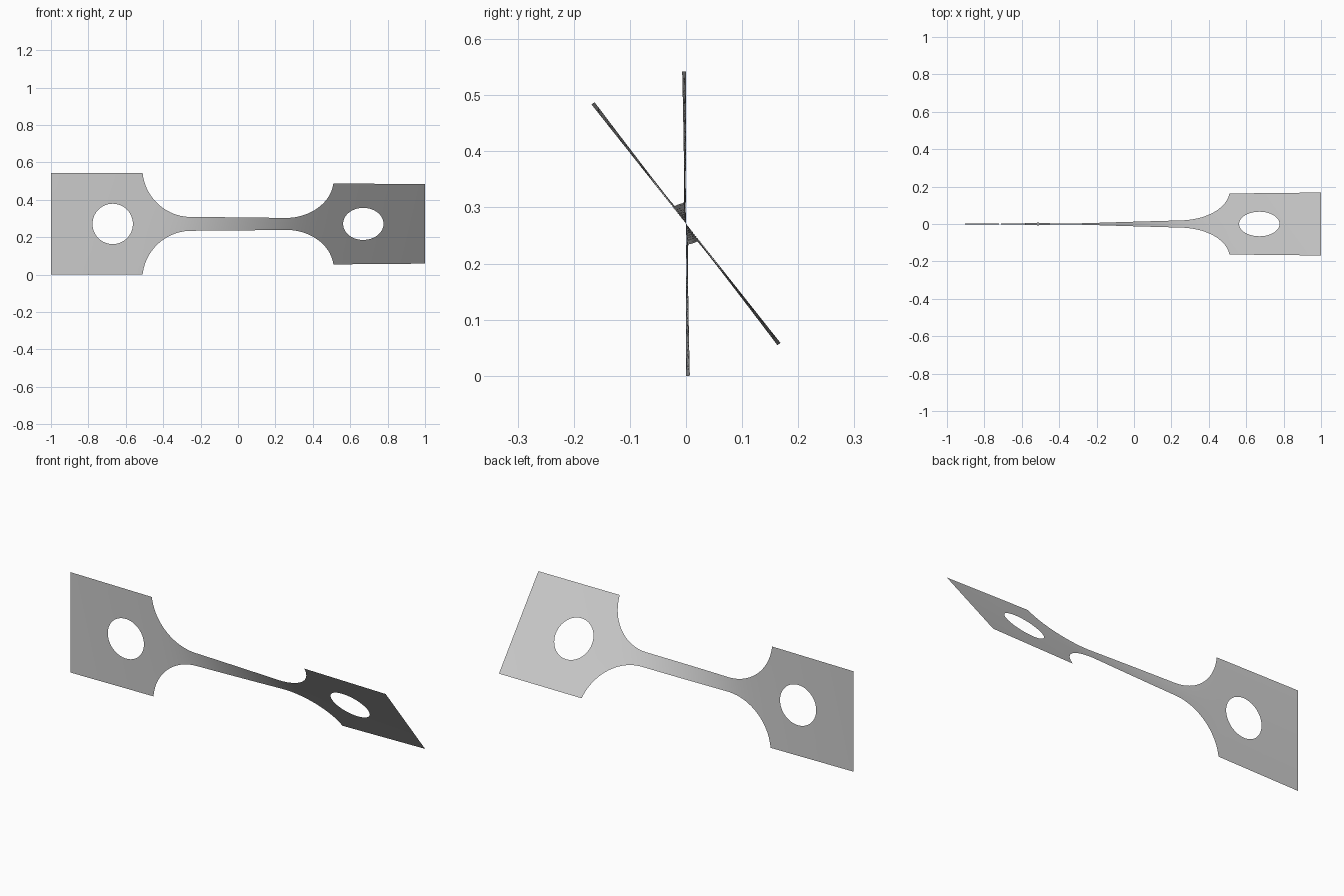
import bpy, bmesh
from math import sin, cos, asin, sqrt, pi, radians

cube = bpy.data.objects.get("Cube")
if cube:
    bpy.data.objects.remove(cube)

HALF_LEN, HALF_TAB, HALF_NECK = 1.0, 0.271, 0.037
NECK_END, TAB_START = 0.25, 0.51
HOLE_X, HOLE_R = 0.67, 0.108
TWIST = radians(38.4)
ROWS = 8

# Fillet arc, tangent to the neck and ending at the tab corner
run, rise = TAB_START - NECK_END, HALF_TAB - HALF_NECK
FILLET_R = (run * run + rise * rise) / (2 * rise)


def outer(x):
    """Half width of the strip at x."""
    d = abs(x) - NECK_END
    if d <= 0:
        return HALF_NECK
    if d >= run - 1e-6:
        return HALF_TAB
    return HALF_NECK + FILLET_R - sqrt(FILLET_R ** 2 - d * d)


def inner(x):
    """Half height of the hole at x."""
    d = abs(x) - HOLE_X
    return sqrt(max(0.0, HOLE_R ** 2 - d * d)) if abs(d) < HOLE_R - 1e-6 else 0.0


def spaced(a, b, n):
    return [a + (b - a) * i / n for i in range(n)]


# Column positions: neck, fillet, hole and tab end, then mirrored
sweep = asin(run / FILLET_R)
half = spaced(0, NECK_END, 14)
half += [NECK_END + FILLET_R * sin(a) for a in spaced(0, sweep, 20)]
half += spaced(TAB_START, HOLE_X - HOLE_R, 3)
half += [HOLE_X - HOLE_R * cos(a) for a in spaced(0, pi, 32)]
half += spaced(HOLE_X + HOLE_R, HALF_LEN, 8) + [HALF_LEN]
columns = [-x for x in reversed(half[1:])] + half

# Twist builds up fastest where the strip is narrow
angles = [0.0]
for a, b in zip(columns, columns[1:]):
    angles.append(angles[-1] + (b - a) * outer((a + b) / 2) ** -1.4)
angles = [a * TWIST / angles[-1] for a in angles]

# Upper and lower halves of the thin twisted sheet
bm = bmesh.new()
for side in (1, -1):
    grid = []
    for x, ang in zip(columns, angles):
        lo, hi = inner(x), outer(x)
        heights = [side * (lo + (hi - lo) * r / ROWS) for r in range(ROWS + 1)]
        grid.append([bm.verts.new((x, -v * sin(ang), HALF_TAB + v * cos(ang)))
                     for v in heights])
    for c, d in zip(grid, grid[1:]):
        for r in range(ROWS):
            quad = [c[r], d[r], d[r + 1], c[r + 1]]
            bm.faces.new(quad if side > 0 else quad[::-1])
bmesh.ops.remove_doubles(bm, verts=bm.verts[:], dist=1e-5)

mesh = bpy.data.meshes.new("twisted_strip")
bm.to_mesh(mesh)
bm.free()
strip = bpy.data.objects.new("twisted_strip", mesh)
bpy.context.collection.objects.link(strip)

# Plain grey metal
grey = bpy.data.materials.new("light grey")
grey.use_nodes = True
grey.diffuse_color = (0.6, 0.6, 0.6, 1)
grey.node_tree.nodes["Principled BSDF"].inputs["Base Color"].default_value = (0.6, 0.6, 0.6, 1)
mesh.materials.append(grey)

bpy.context.view_layer.objects.active = strip
strip.select_set(True)
bpy.ops.object.shade_smooth_by_angle()
